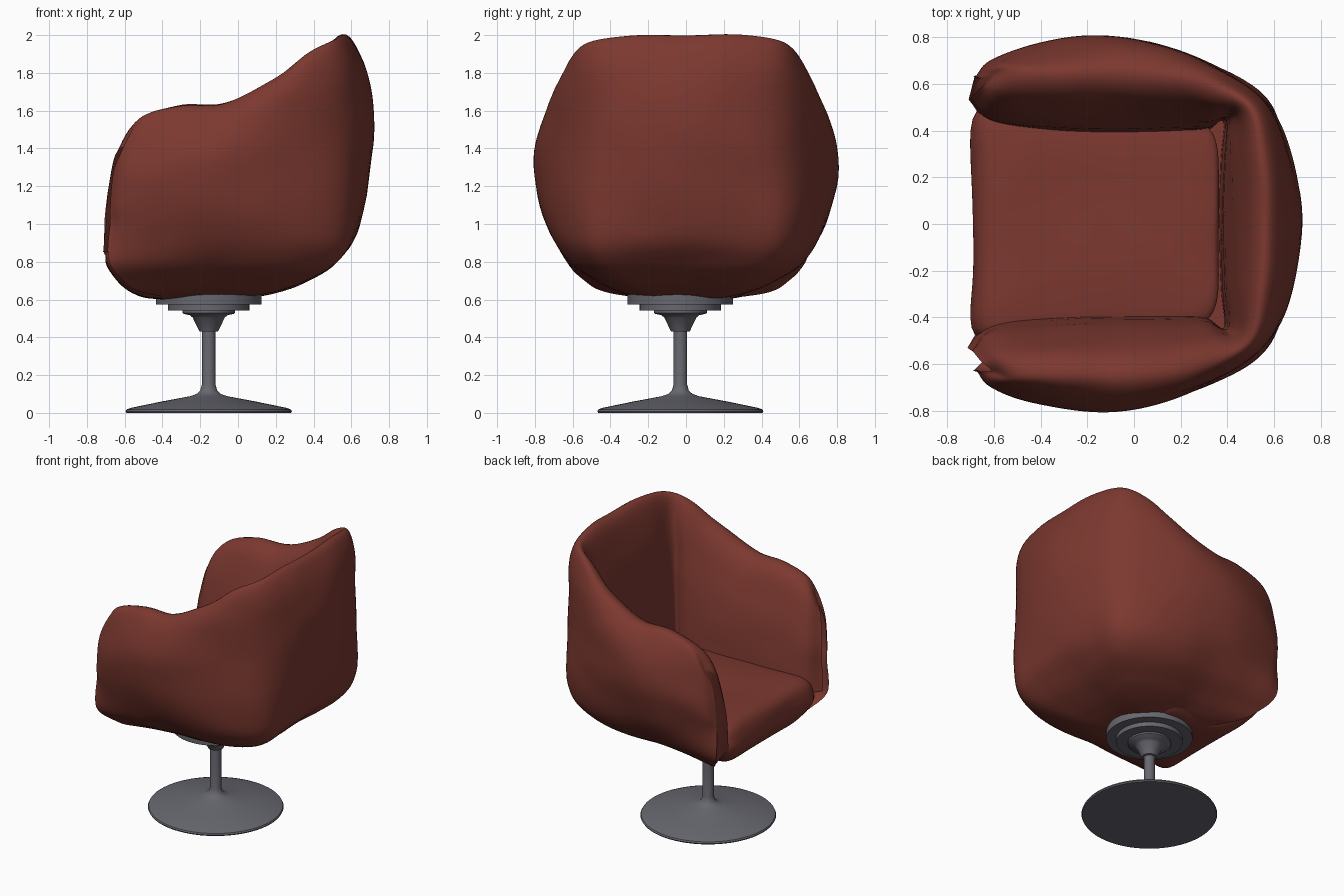
import bpy, bmesh, math
from mathutils import Vector, noise

if "Cube" in bpy.data.objects:
    bpy.data.objects.remove(bpy.data.objects["Cube"])


def material(name, col):
    m = bpy.data.materials.new(name)
    m.diffuse_color = (*col, 1)
    m.use_nodes = True
    m.node_tree.nodes["Principled BSDF"].inputs["Base Color"].default_value = m.diffuse_color
    return m


RED = material("brick red fabric", (0.20, 0.040, 0.029))
GREY = material("dark grey metal", (0.135, 0.135, 0.16))


def spline(pts, n):
    """Catmull-Rom curve through pts, n steps per segment."""
    p = [pts[0] * 2 - pts[1]] + pts + [pts[-1] * 2 - pts[-2]]
    out = []
    for i in range(1, len(p) - 2):
        a, b, c, d = p[i - 1:i + 3]
        for k in range(n):
            t = k / n
            out.append(0.5 * (2 * b + (c - a) * t + (2 * a - 5 * b + 4 * c - d) * t * t
                              + (3 * b - a - 3 * c + d) * t ** 3))
    return out + [pts[-1]]


def wrinkle(v, amp):
    """Soft cloth unevenness."""
    q = Vector((v.x * 3, v.y * 3, v.z * 5))
    return v + amp * noise.noise_vector(q)


def loft(name, rows, mat, closed=True, angle=60, top=True, ends_from=None):
    """Skin rows of points; cap first and last row, or the two open ends."""
    bm = bmesh.new()
    vs = [[bm.verts.new(p) for p in r] for r in rows]
    n = len(rows[0])
    for r, s in zip(vs, vs[1:]):
        for j in range(n if closed else n - 1):
            k = (j + 1) % n
            bm.faces.new((r[j], r[k], s[k], s[j]))
    bm.faces.new(vs[0])
    if top:
        bm.faces.new(vs[-1])
    if ends_from is not None:
        for j in (0, n - 1):
            bm.faces.new([r[j] for r in vs[ends_from:]])
    bmesh.ops.recalc_face_normals(bm, faces=bm.faces)
    me = bpy.data.meshes.new(name)
    bm.to_mesh(me)
    bm.free()
    ob = bpy.data.objects.new(name, me)
    bpy.context.collection.objects.link(ob)
    me.materials.append(mat)
    bpy.ops.object.select_all(action='DESELECT')
    bpy.context.view_layer.objects.active = ob
    ob.select_set(True)
    bpy.ops.object.shade_smooth_by_angle(angle=math.radians(angle))


# --- wrap-around shell: stations from arm tip to middle of the back ---
# rim xyz, widest outer xyz, inner foot xy
STATIONS = [
    (-.61, .63, 1.40, -.68, .625, 1.08, -.71, .53),
    (-.51, .66, 1.56, -.615, .70, 1.15, -.61, .43),
    (-.30, .66, 1.625, -.41, .775, 1.25, -.35, .395),
    (-.08, .66, 1.635, -.15, .808, 1.30, -.05, .385),
    (.18, .635, 1.76, .15, .76, 1.36, .18, .39),
    (.37, .585, 1.90, .41, .64, 1.43, .31, .40),
    (.51, .49, 1.97, .58, .50, 1.48, .385, .44),
    (.56, .28, 2.0, .675, .29, 1.50, .375, .28),
    (.58, 0, 2.0, .72, 0, 1.50, .37, 0),
]
# height and spread of the belly: sides and back, arm tip, rear corners
BELLY = [(.61, .24, .40, .30), (.64, .40, .70, .48), (.69, .56, .85, .66),
         (.80, .76, 1.0, .90), (1.0, .915, 1.0, 1.01)]
TIP = [1, .6, .2, 0, 0, 0, 0, 0, 0]
CORNER = [0, 0, 0, 0, .4, .9, 1, .4, 0]


def mix(a, b, t, tz):
    return Vector((a.x + (b.x - a.x) * t, a.y + (b.y - a.y) * t, a.z + (b.z - a.z) * tz))


def section(s, tip, corner):
    rim, wide = Vector(s[:3]), Vector(s[3:6])
    foot = Vector((s[6], s[7], .85))
    pts = []
    for z, k, tip_k, corner_k in BELLY:
        k += (tip_k - k) * tip + (corner_k - k) * corner
        pts.append(Vector((-.15 + (wide.x + .15) * k, wide.y * k, z)))
    pts += [wide, mix(wide, rim, .3 - .15 * corner, .62 + .1 * corner), rim,
            mix(rim, foot, .45, .10), mix(rim, foot, .84, .5), foot]
    return spline(pts, 6)


half = [section(*a) for a in zip(STATIONS, TIP, CORNER)]
full = half + [[Vector((p.x, -p.y, p.z)) for p in r] for r in half[-2::-1]]
columns = [spline([r[j] for r in full], 7) for j in range(len(full[0]))]
rows = [[wrinkle(c[i], .009) for c in columns] for i in range(len(columns[0]))]
loft("chair_shell", rows, RED, closed=False, top=False, ends_from=18)

# --- seat cushion: rounded rectangles stacked in z (z, front x, back x, half width) ---
SEAT = [(.60, -.42, -.10, .22), (.615, -.53, -.05, .34), (.66, -.63, .0, .43),
        (.73, -.69, .10, .50), (.80, -.725, .22, .53), (.87, -.72, .32, .53),
        (.93, -.695, .36, .52), (.965, -.63, .36, .48), (.98, -.45, .30, .34),
        (.985, -.20, .0, .1)]
rows = []
for z, x0, x1, w in SEAT:
    ring = []
    for i in range(96):
        a = 2 * math.pi * i / 96
        c, s = math.cos(a), math.sin(a)
        r = (abs(c) ** 7 + abs(s) ** 7) ** (-1 / 7)
        x, y = (x0 + x1) / 2 + (x1 - x0) / 2 * r * c, w * r * s
        rear = min(1, max(0, (x + .66) / .3))      # narrower behind the front lip
        y *= 1 - (.2 if z < .9 else .12) * rear
        x += .04 * (1 - rear) * (1 - (y / .53) ** 2)   # front lip dips in the middle
        ring.append(Vector((x, y, z)))
    rows.append(ring)
cols = [spline([r[j] for r in rows], 4) for j in range(96)]
rows = [[wrinkle(c[i], .009) for c in cols] for i in range(len(cols[0]))]
loft("seat_cushion", rows, RED)


# --- turned metal pedestal parts (radius, z) ---
def lathe(name, prof):
    rows = [[Vector((-.155 + r * math.cos(a), -.03 + r * math.sin(a), z))
             for a in (2 * math.pi * i / 64 for i in range(64))] for r, z in prof]
    loft(name, rows, GREY, angle=35)


lathe("pedestal_foot", [(.435, 0), (.44, .008), (.435, .018), (.41, .027), (.25, .06),
                        (.10, .088), (.065, .1), (.045, .118), (.036, .15), (.036, .44)])
lathe("swivel_hub", [(.045, .43), (.05, .432), (.085, .505), (.10, .517), (.135, .525),
                     (.14, .53), (.14, .55)])
lathe("lower_plate", [(.215, .542), (.215, .58)])
lathe("upper_plate", [(.28, .573), (.28, .64)])
